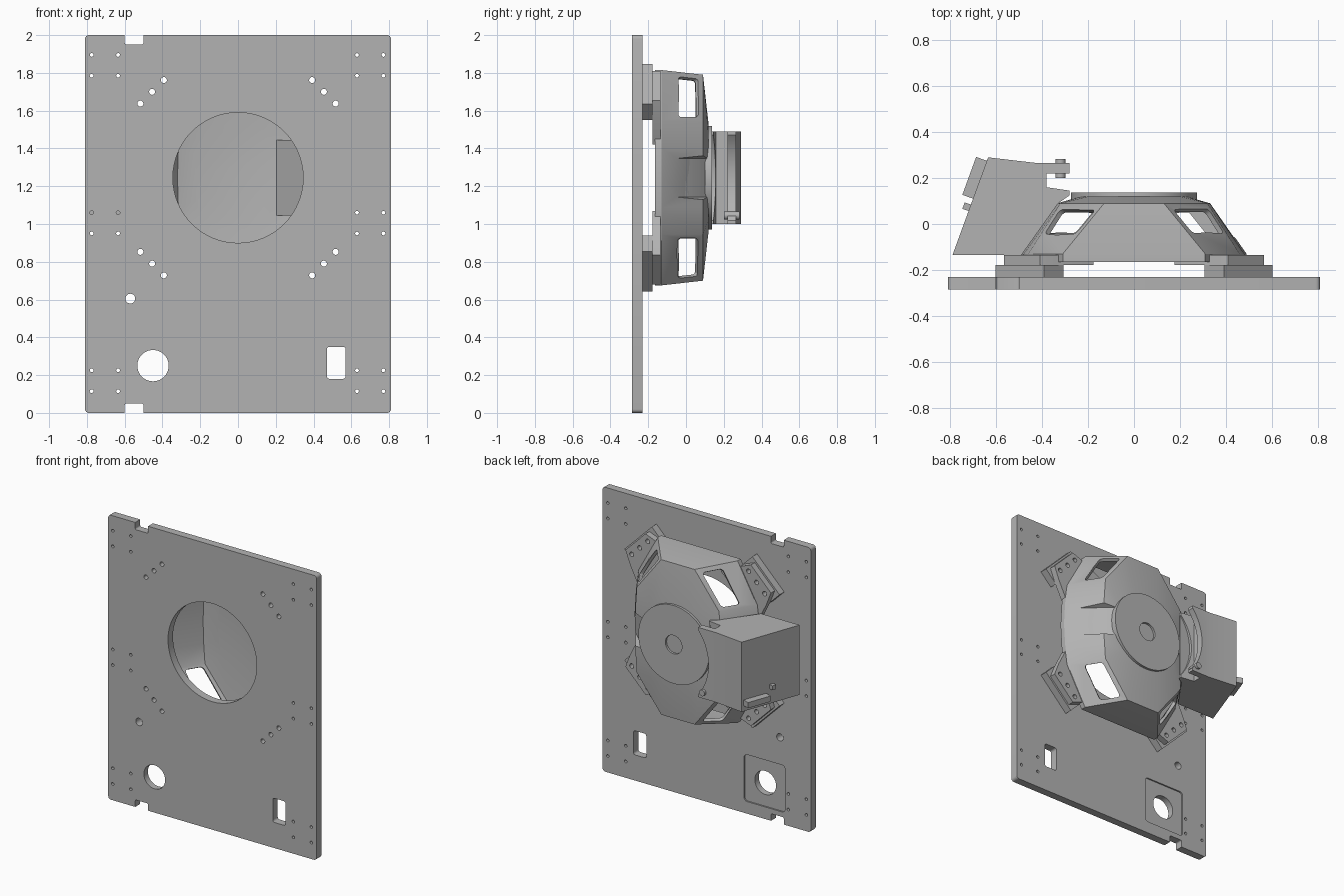
import bpy, bmesh, math
from mathutils import Vector

cube = bpy.data.objects.get("Cube")
if cube:
    bpy.data.objects.remove(cube, do_unlink=True)

grey = bpy.data.materials.new("plain_grey")
grey.use_nodes = True
grey.diffuse_color = (0.45, 0.45, 0.45, 1)
grey.node_tree.nodes["Principled BSDF"].inputs["Base Color"].default_value = (0.45, 0.45, 0.45, 1)

CZ = 1.245                      # height of the driver axis
FRONT, BACK = -0.285, -0.23     # plate faces


def make(name, bm):
    bmesh.ops.recalc_face_normals(bm, faces=bm.faces[:])
    me = bpy.data.meshes.new(name)
    bm.to_mesh(me)
    bm.free()
    ob = bpy.data.objects.new(name, me)
    me.materials.append(grey)
    bpy.context.collection.objects.link(ob)
    return ob


def prism(name, outlines, lo, hi, axis="y"):
    """Extrude outlines along y (points are x, z) or along z (points are x, y)."""
    bm = bmesh.new()
    for pts in outlines:
        place = (lambda p, t: (p[0], t, p[1])) if axis == "y" else (lambda p, t: (p[0], p[1], t))
        a = [bm.verts.new(place(p, lo)) for p in pts]
        b = [bm.verts.new(place(p, hi)) for p in pts]
        bm.faces.new(a)
        bm.faces.new(b)
        for i in range(len(pts)):
            j = (i + 1) % len(pts)
            bm.faces.new((a[i], a[j], b[j], b[i]))
    return make(name, bm)


def circle(x, z, r, n=24):
    return [(x + r * math.cos(math.tau * i / n), z + r * math.sin(math.tau * i / n)) for i in range(n)]


def rounded(x0, x1, z0, z1, r):
    pts = []
    corners = ((x1 - r, z1 - r), (x0 + r, z1 - r), (x0 + r, z0 + r), (x1 - r, z0 + r))
    for k, (cx, cz) in enumerate(corners):
        for i in range(5):
            a = math.pi / 2 * (k + i / 4)
            pts.append((cx + r * math.cos(a), cz + r * math.sin(a)))
    return pts


def apply(ob, mod):
    with bpy.context.temp_override(object=ob, active_object=ob):
        bpy.ops.object.modifier_apply(modifier=mod.name)


def cut(ob, cutter, keep=False):
    cutter.hide_render = True
    mod = ob.modifiers.new("cut", "BOOLEAN")
    mod.operation, mod.solver, mod.object = "DIFFERENCE", "EXACT", cutter
    apply(ob, mod)
    if not keep:
        bpy.data.objects.remove(cutter, do_unlink=True)


def corner_point(sx, sz, r, w):
    """Point at radius r on a diagonal, shifted w along the tangent."""
    k = math.sqrt(0.5)
    return (sx * (r + w) * k, CZ + sz * (r - w) * k)


corners = [(sx, sz) for sx in (-1, 1) for sz in (-1, 1)]
bolts = [circle(*corner_point(sx, sz, 0.643, w), 0.016, 16)
         for sx, sz in corners for w in (-0.088, 0, 0.088)]

# Mounting plate with notches, pocket and holes
plate = prism("mounting_plate", [rounded(-0.81, 0.81, 0, 2, 0.02)], FRONT, BACK)
holes = [circle(x, z, 0.01, 12) for x in (-0.775, -0.635, 0.63, 0.77)
         for z in (0.115, 0.225, 0.95, 1.06, 1.785, 1.895)]
holes += bolts + [circle(0, CZ, 0.345, 64), circle(-0.57, 0.605, 0.026),
                  rounded(0.47, 0.57, 0.18, 0.35, 0.015),
                  rounded(-0.6, -0.5, 1.95, 2.1, 0.01), rounded(-0.6, -0.5, -0.1, 0.05, 0.01)]
cut(plate, prism("pocket_cutter", [rounded(-0.61, -0.29, 0.085, 0.415, 0.025)], BACK - 0.01, 0))
cut(plate, prism("hole_cutter", holes + [circle(-0.45, 0.25, 0.083, 40)], -0.4, 0))

# Corner pads and basket ears, drilled for the bolts
pad_shape = [(0.583, -0.15), (0.703, -0.15), (0.703, 0.15), (0.583, 0.15)]
ear_shape = [(0.45, -0.2), (0.6, -0.15), (0.69, -0.11), (0.69, 0.11), (0.6, 0.15), (0.45, 0.2)]
for name, shape, lo, hi in (("corner_pads", pad_shape, BACK, -0.178),
                            ("basket_ears", ear_shape, -0.178, -0.135)):
    part = prism(name, [[corner_point(sx, sz, r, w) for r, w in shape] for sx, sz in corners], lo, hi)
    cut(part, prism("bolt_cutter", bolts, -0.4, 0))

# Basket: lofted shell, open to the front
rim = [(0.31, 0.57), (0.46, 0.3), (0.48, 0.16), (0.49, 0)]
shoulder = [(0.13, 0.545), (0.32, 0.3), (0.33, 0.16), (0.335, 0)]
floor = [(0.1, 0.28), (0.2, 0.22), (0.225, 0.12), (0.23, 0)]


def ring(quarter):
    right = quarter + [(x, -z) for x, z in quarter[-2::-1]]
    return right + [(-x, z) for x, z in right[::-1]]


bm = bmesh.new()
loops = [[bm.verts.new((x, y, CZ + z)) for x, z in ring(q)]
         for q, y in ((rim, -0.165), (rim, -0.13), (shoulder, 0.09), (floor, 0.12))]
for a, b in zip(loops, loops[1:]):
    for i in range(len(a)):
        j = (i + 1) % len(a)
        bm.faces.new((a[i], a[j], b[j], b[i]))
bm.faces.new(loops[-1])
basket = make("speaker_basket", bm)
if max(basket.data.polygons, key=lambda p: p.center.y).normal.y < 0:
    basket.data.flip_normals()
shell = basket.modifiers.new("shell", "SOLIDIFY")
shell.thickness, shell.offset = 0.025, -1
apply(basket, shell)

# Windows in the four slanted corner faces
for sx, sz in corners:
    a, b, c, d = [Vector((sx * x, y, CZ + sz * z)) for (x, z), y in
                  ((shoulder[0], 0.09), (rim[0], -0.13), (rim[1], -0.13), (shoulder[1], 0.09))]
    normal = (b - a).cross(d - a).normalized() * 0.06
    bm = bmesh.new()
    sides = []
    for off in (-normal, normal):
        outline = []
        for t, s in rounded(0.12, 0.6, 0.1, 0.92, 0.07):
            p = a.lerp(b, t).lerp(d.lerp(c, t), s) + off
            outline.append(bm.verts.new(p))
        bm.faces.new(outline)
        sides.append(outline)
    for i in range(len(sides[0])):
        j = (i + 1) % len(sides[0])
        bm.faces.new((sides[0][i], sides[0][j], sides[1][j], sides[1][i]))
    cut(basket, make("window_cutter", bm))

# Flared notch on the left side, backed by a housing inside the shell
housing = prism("notch_housing", [[(0.44, -0.1), (0.325, 0.082), (0.24, 0.108), (0.2, 0.1), (0.36, -0.1)]],
                CZ - 0.2, CZ + 0.2, "z")
notch = prism("notch_cutter", [[(0.45, -0.07), (0.23, 0.13), (0.5, 0.13), (0.5, -0.07)]],
              CZ - 0.17, CZ + 0.17, "z")
for v in notch.data.vertices:
    if v.co.x < 0.46:
        v.co.z = CZ + (v.co.z - CZ) * 0.6
cut(basket, notch, keep=True)
cut(housing, notch)

# Magnet cover with a shallow centre recess
cover = prism("magnet_cover", [circle(0, CZ, 0.275, 64)], 0.1, 0.137)
cut(cover, prism("recess_cutter", [circle(0, CZ, 0.065, 32)], 0.122, 0.2))

# Amplifier box on the right side, with its end curved around the magnet
box = prism("amplifier_box", [[(-0.79, -0.135), (-0.635, 0.29), (-0.42, 0.265), (-0.28, 0.265), (-0.28, 0.22),
                               (-0.38, 0.22), (-0.38, 0.16), (-0.28, 0.145), (-0.28, 0.125),
                               (-0.33, 0.09), (-0.49, -0.135)]], 1.0, 1.49, "z")
cut(box, prism("curve_cutter", [circle(0, CZ, 0.36, 64)], 0.138, 0.4))
prism("connector_bar", [[(-0.7, 0.11), (-0.747, 0.127), (-0.687, 0.292), (-0.64, 0.275)]], 1.04, 1.08, "z")
prism("box_knob", [[(-0.715, 0.055), (-0.747, 0.066), (-0.737, 0.094), (-0.705, 0.083)]], 1.105, 1.135, "z")
prism("flange_screw", [circle(-0.32, 1.045, 0.022, 16)], 0.2, 0.282)

# Smooth the round walls, keep hard edges sharp
for ob in bpy.context.collection.objects:
    if ob.type == "MESH" and ob.data.materials and ob.data.materials[0] == grey:
        bpy.ops.object.select_all(action="DESELECT")
        ob.select_set(True)
        bpy.context.view_layer.objects.active = ob
        bpy.ops.object.shade_smooth_by_angle(angle=math.radians(25))
